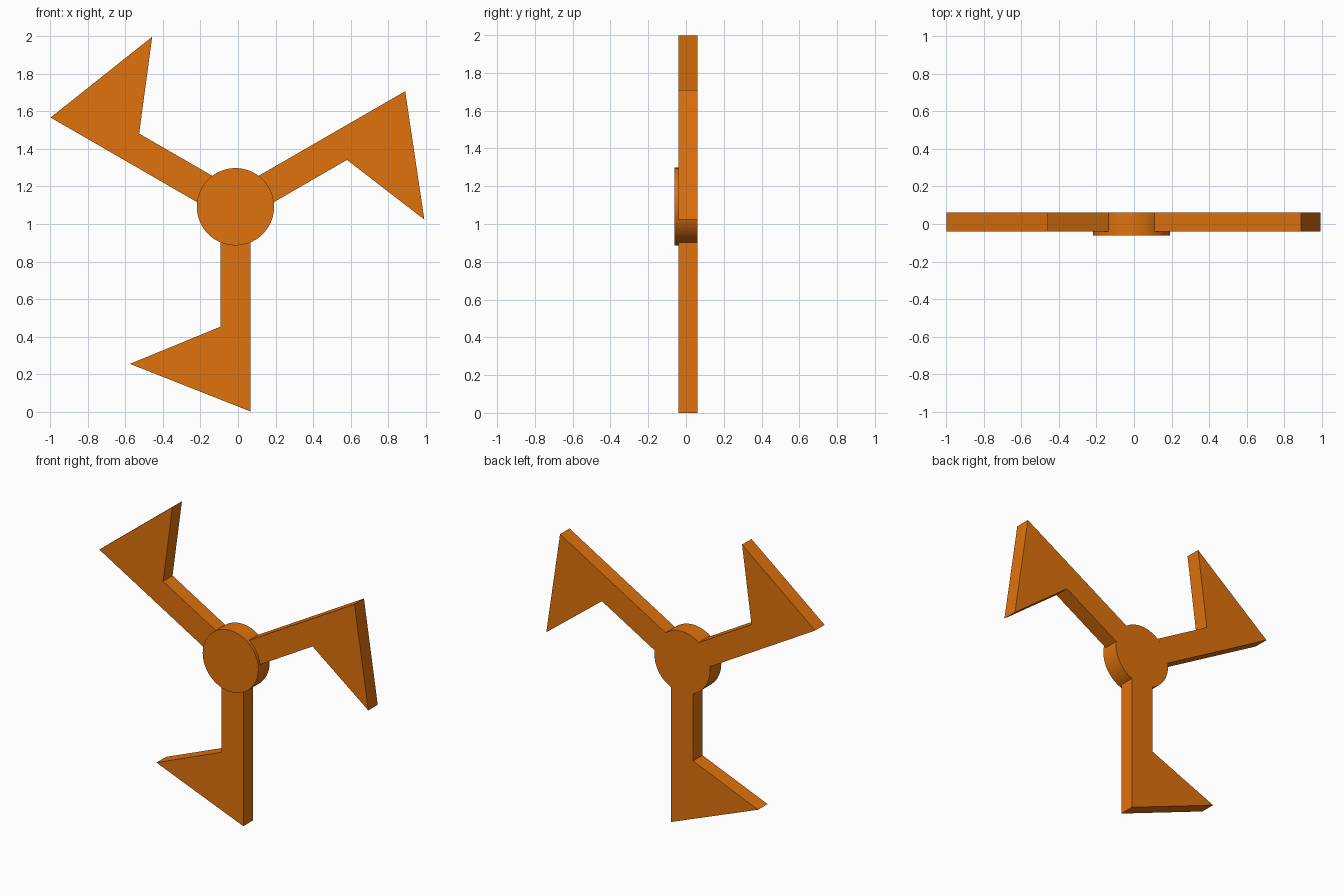
import bpy, bmesh
from math import sin, cos, asin, radians

if "Cube" in bpy.data.objects:
    bpy.data.objects.remove(bpy.data.objects["Cube"])

CX, CZ, R = -0.0135, 1.092, 0.206    # hub centre and radius
FRONT, BACK = -0.04, 0.06            # arm thickness range in y
HALF = 0.081                         # half the bar width

mat = bpy.data.materials.new("orange")
mat.diffuse_color = (0.74, 0.168, 0.004, 1)
mat.use_nodes = True
mat.node_tree.nodes["Principled BSDF"].inputs["Base Color"].default_value = mat.diffuse_color


def prism(name, outline, y0, y1, caps, inward):
    """Solid between two copies of an x/z outline (relative to the hub centre).
    caps: index lists that fill each end. inward: faces that point inwards,
    as ("front", cap), ("back", cap) or ("wall", edge)."""
    bm = bmesh.new()
    front = [bm.verts.new((CX + x, y0, CZ + z)) for x, z in outline]
    back = [bm.verts.new((CX + x, y1, CZ + z)) for x, z in outline]
    n, faces = len(outline), {}
    for i, cap in enumerate(caps):
        faces["front", i] = bm.faces.new([front[k] for k in cap])
        faces["back", i] = bm.faces.new([back[k] for k in cap])
    for i in range(n):
        j = (i + 1) % n
        faces["wall", i] = bm.faces.new((front[i], front[j], back[j], back[i]))
    bmesh.ops.recalc_face_normals(bm, faces=bm.faces)
    bmesh.ops.reverse_faces(bm, faces=[faces[key] for key in inward])
    mesh = bpy.data.meshes.new(name)
    bm.to_mesh(mesh)
    bm.free()
    mesh.materials.append(mat)
    obj = bpy.data.objects.new(name, mesh)
    bpy.context.collection.objects.link(obj)
    return obj


# Hub: round disc, proud of the arms at the front, flush at the back
circle = [(R * cos(radians(a * 5)), R * sin(radians(a * 5))) for a in range(72)]
hub = prism("hub", circle, -0.06, BACK, [range(72)], [("back", 0)])
for poly in hub.data.polygons:       # smooth rim, flat ends
    poly.use_smooth = len(poly.vertices) == 4
for edge in hub.data.edges:
    a, b = (hub.data.vertices[v].co for v in edge.vertices)
    edge.use_edge_sharp = abs(a.y - b.y) < 1e-4

# Arms: straight bar with a hooked triangular tip; inner end follows the hub rim
half = asin(HALF / R)
rim = [(R * sin(half * k / 4), -R * cos(half * k / 4)) for k in range(4, -5, -1)]
profile = rim + [(-HALF, -0.64), (-0.563, -0.838), (HALF, -1.092)]
caps = [list(range(10)) + [11], [9, 10, 11]]       # bar, tip
INNER_TIP, OUTER_TIP, LONG_SIDE = ("wall", 9), ("wall", 10), ("wall", 11)
backs = [("back", 0), ("back", 1)]
arms = {
    "lower_arm": [("front", 0), ("front", 1), INNER_TIP, LONG_SIDE],
    "right_arm": [("front", 0), ("front", 1)],
    "left_arm": [("front", 0), OUTER_TIP],
}
for i, (name, inward) in enumerate(arms.items()):
    c, s = cos(radians(120 * i)), sin(radians(120 * i))
    outline = [(x * c - z * s, x * s + z * c) for x, z in profile]
    prism(name, outline, FRONT, BACK, caps, backs + inward)
